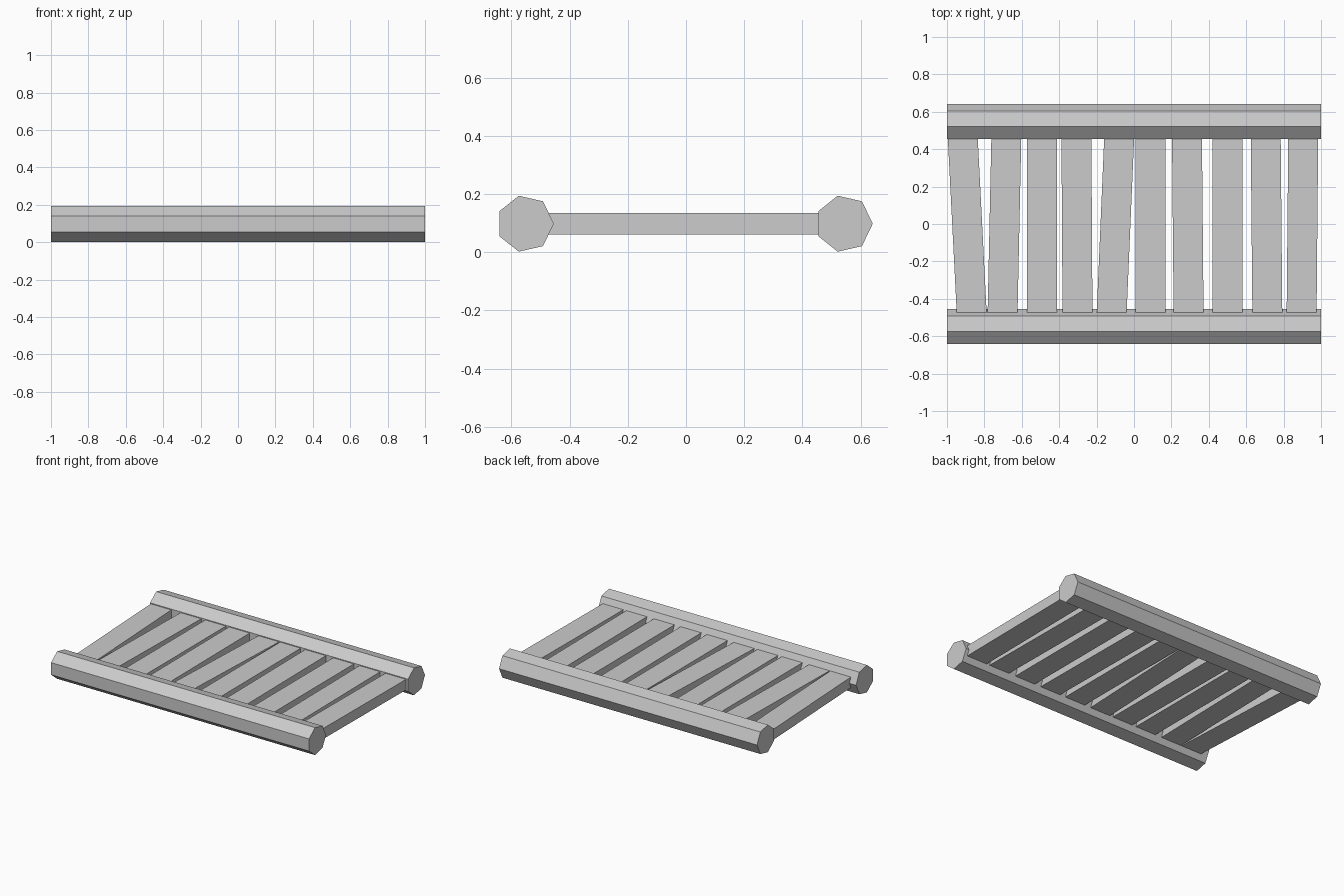
import bpy
import bmesh
from math import cos, sin, tau

if "Cube" in bpy.data.objects:
    bpy.data.objects.remove(bpy.data.objects["Cube"], do_unlink=True)

grey = bpy.data.materials.new("plain grey")
grey.use_nodes = True
grey.diffuse_color = (0.6, 0.6, 0.6, 1)
grey.node_tree.nodes["Principled BSDF"].inputs["Base Color"].default_value = (0.6, 0.6, 0.6, 1)


def prism(name, profile, offset):
    """Extrude a closed polygon along an offset into a solid object."""
    bm = bmesh.new()
    face = bm.faces.new([bm.verts.new(p) for p in profile])
    out = bmesh.ops.extrude_face_region(bm, geom=[face])
    moved = [v for v in out["geom"] if isinstance(v, bmesh.types.BMVert)]
    bmesh.ops.translate(bm, vec=offset, verts=moved)
    bmesh.ops.recalc_face_normals(bm, faces=bm.faces)
    mesh = bpy.data.meshes.new(name)
    bm.to_mesh(mesh)
    bm.free()
    mesh.materials.append(grey)
    obj = bpy.data.objects.new(name, mesh)
    bpy.context.collection.objects.link(obj)
    return obj


# Seven-sided rails, both with a corner pointing to the back
RADIUS, SIDES, MID_Z = 0.0985, 7, 0.098
for name, y in (("front_rail", -0.553), ("back_rail", 0.5435)):
    ring = [(-1, y + RADIUS * cos(tau * i / SIDES), MID_Z + RADIUS * sin(tau * i / SIDES))
            for i in range(SIDES)]
    prism(name, ring, (2, 0, 0))

# Flat slats, each slightly skewed: (centre x at the front, centre x at the back)
SLATS = [(-0.867, -0.917), (-0.703, -0.682), (-0.492, -0.492), (-0.302, -0.308),
         (-0.120, -0.078), (0.089, 0.088), (0.292, 0.283), (0.500, 0.500),
         (0.713, 0.704), (0.896, 0.905)]
HALF, REACH, BOTTOM, THICK = 0.08, 0.49, 0.061, 0.074
for n, (front, back) in enumerate(SLATS, 1):
    outline = [(front - HALF, -REACH, BOTTOM), (front + HALF, -REACH, BOTTOM),
               (back + HALF, REACH, BOTTOM), (back - HALF, REACH, BOTTOM)]
    prism(f"slat_{n}", outline, (0, 0, THICK))
